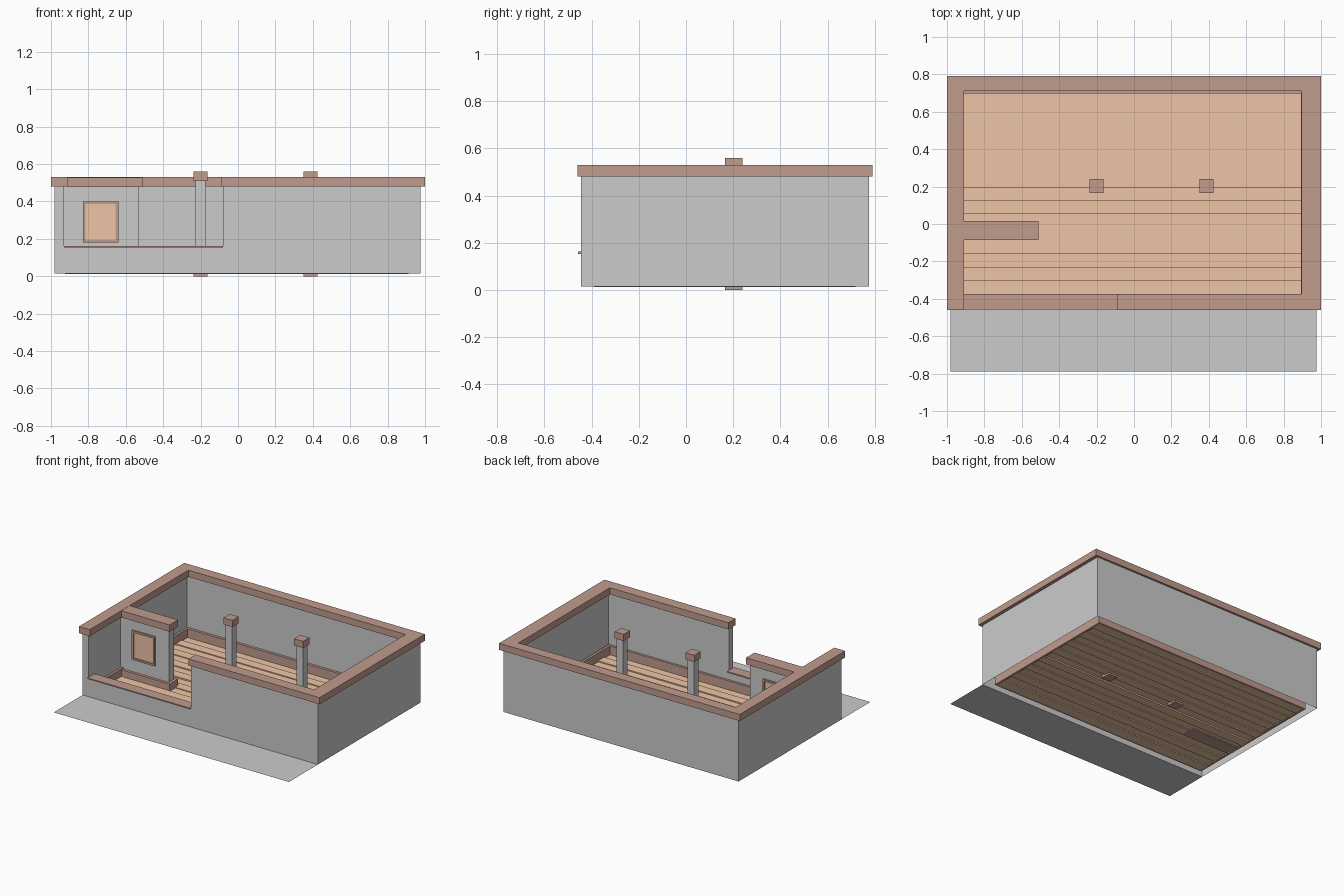
import bpy, bmesh, random

if "Cube" in bpy.data.objects:
    bpy.data.objects.remove(bpy.data.objects["Cube"])

random.seed(3)


def material(name, rgb):
    m = bpy.data.materials.new(name)
    m.diffuse_color = (*rgb, 1)
    m.use_nodes = True
    m.node_tree.nodes["Principled BSDF"].inputs["Base Color"].default_value = m.diffuse_color
    return m


BROWN = material("brown_wood", (0.53, 0.33, 0.27))
TAN = material("tan_wood", (0.86, 0.56, 0.38))


def finish(name, bm, mat=None, fix=True):
    if fix:
        bmesh.ops.recalc_face_normals(bm, faces=bm.faces)
    me = bpy.data.meshes.new(name)
    bm.to_mesh(me)
    bm.free()
    ob = bpy.data.objects.new(name, me)
    bpy.context.collection.objects.link(ob)
    if mat:
        me.materials.append(mat)
    return ob


def prism(name, outline, z0, z1, mat=None):
    """Flat outline in xy, extruded from z0 to z1."""
    bm = bmesh.new()
    face = bm.faces.new([bm.verts.new((x, y, z0)) for x, y in outline])
    up = bmesh.ops.extrude_face_region(bm, geom=[face])
    verts = [v for v in up["geom"] if isinstance(v, bmesh.types.BMVert)]
    bmesh.ops.translate(bm, verts=verts, vec=(0, 0, z1 - z0))
    return finish(name, bm, mat)


def box(name, x0, x1, y0, y1, z0, z1, mat=None):
    return prism(name, [(x0, y0), (x1, y0), (x1, y1), (x0, y1)], z0, z1, mat)


def sheets(name, path, z0, z1):
    """Upright wall skin following an xy path; faces point right of travel."""
    bm = bmesh.new()
    low = [bm.verts.new((x, y, z0)) for x, y in path]
    top = [bm.verts.new((x, y, z1)) for x, y in path]
    for i in range(len(path) - 1):
        bm.faces.new((low[i], low[i + 1], top[i + 1], top[i]))
    return finish(name, bm, None, False)


# Outer wall positions, inner wall positions, doorway edge
L, R, F, B = -0.98, 0.975, -0.445, 0.775
l, r, f, b = -0.93, 0.92, -0.395, 0.725
DOOR, SILL, TOP = -0.08, 0.16, 0.50

# Hollow walls, open underneath, with a tall opening in the front left
sheets("outer_wall", [(DOOR, F), (R, F), (R, B), (L, B), (L, F), (l, F)], 0.015, TOP)
sheets("inner_wall", [(l, F), (l, b), (r, b), (r, f), (DOOR, f), (DOOR, F)], SILL, TOP)
sheets("inner_wall_lower", [(l, f), (l, b), (r, b), (r, f), (l, f)], 0.07, SILL)
sheets("low_front_wall", [(l, F), (DOOR, F)], 0.015, SILL)
box("opening_sill", l, DOOR, -0.458, -0.375, 0.153, 0.162, BROWN)

# Wall coping, C shaped around the opening
prism("wall_coping", [(-0.91, -0.46), (-1, -0.46), (-1, 0.79), (1, 0.79), (1, -0.46),
                      (-0.09, -0.46), (-0.09, -0.375), (0.895, -0.375),
                      (0.895, 0.71), (-0.91, 0.71)], 0.48, 0.53, BROWN)

# Skirting boards along the room
for name, x0, x1, y0, y1 in (("left", -0.925, -0.908, -0.39, 0.718),
                             ("right", 0.893, 0.912, -0.39, 0.718),
                             ("back", -0.908, 0.893, 0.698, 0.718),
                             ("front", -0.908, 0.893, -0.39, -0.373)):
    box("skirting_" + name, x0, x1, y0, y1, 0.013, 0.095, BROWN)

# Floor planks with slightly uneven heights
COUNT = 15
step = (0.70 + 0.375) / COUNT
for i in range(COUNT):
    y = -0.375 + i * step
    dz = 0.008 * (i % 2) + random.uniform(0, 0.003)
    box("floor_plank", -0.91, 0.895, y, y + step, 0.012 + dz, 0.027 + dz, TAN)

# Partition wall with coping and skirting
box("partition_wall", l, -0.53, -0.065, -0.005, 0.03, 0.5)
box("partition_coping", -0.91, -0.51, -0.085, 0.015, 0.478, 0.529, BROWN)
box("partition_skirting", -0.91, -0.51, -0.085, 0.015, 0.012, 0.085, BROWN)

# Framed panel in the partition
X0, X1, Z0, Z1, T = -0.83, -0.64, 0.18, 0.40, 0.014
for x0, x1, z0, z1 in ((X0, X0 + T, Z0, Z1), (X1 - T, X1, Z0, Z1),
                       (X0 + T, X1 - T, Z0, Z0 + T), (X0 + T, X1 - T, Z1 - T, Z1)):
    box("panel_frame", x0, x1, -0.077, 0.007, z0, z1, BROWN)
box("panel", X0 + T, X1 - T, -0.069, -0.001, Z0 + T, Z1 - T, TAN)

# Two square posts with matching caps and bases
for px in (-0.2, 0.388):
    py, c, s = 0.203, 0.037, 0.027
    box("post_shaft", px - s, px + s, py - s, py + s, 0.04, 0.52)
    box("post_cap", px - c, px + c, py - c, py + c, 0.51, 0.56, BROWN)
    box("post_base", px - c, px + c, py - c, py + c, 0.0, 0.05, BROWN)

# Flat paving in front
bm = bmesh.new()
bm.faces.new([bm.verts.new((x, y, 0.015)) for x, y in
              ((L, -0.788), (R, -0.788), (R, F), (L, F))])
finish("front_paving", bm, None, False)
